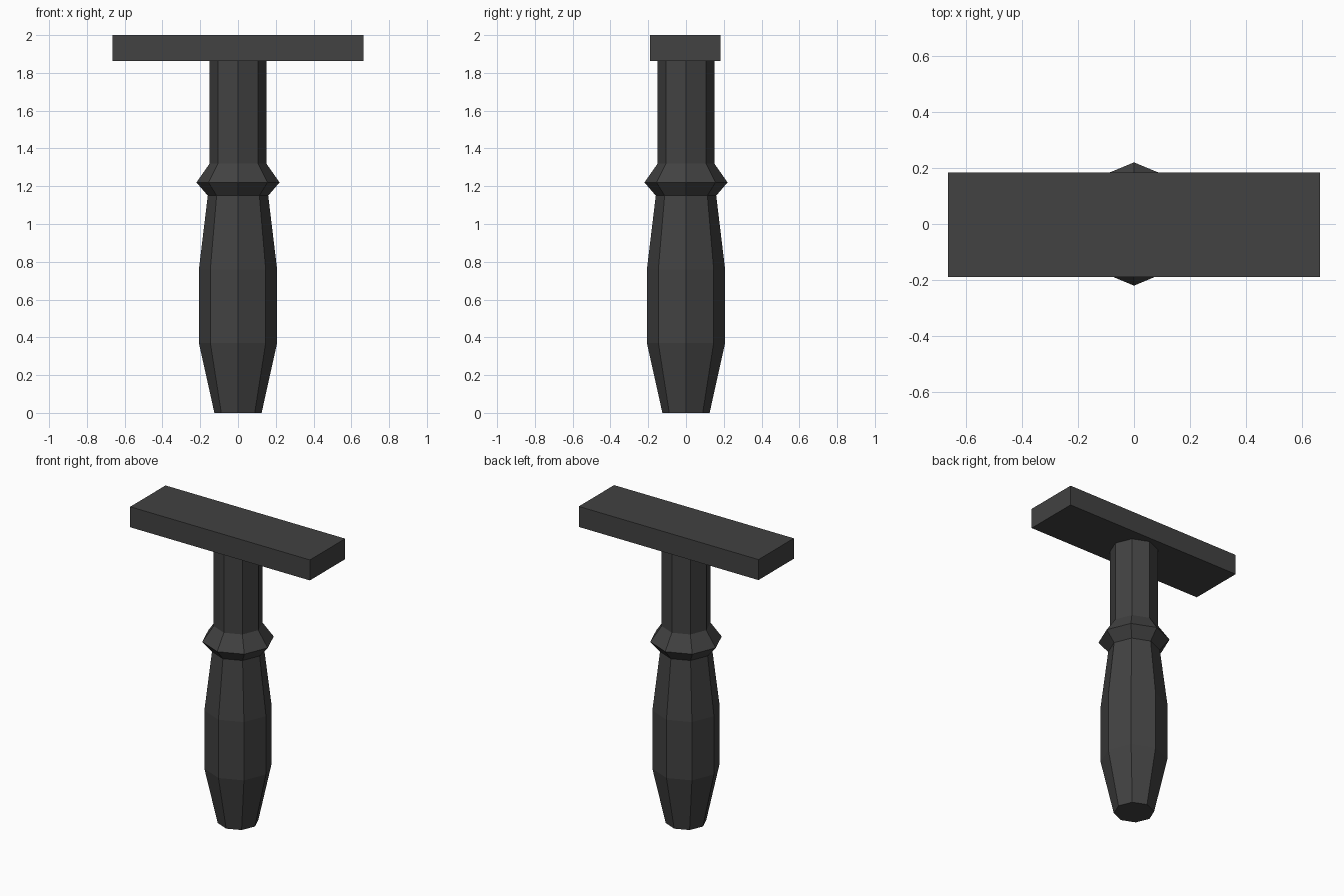
import bpy, bmesh, math

if "Cube" in bpy.data.objects:
    bpy.data.objects.remove(bpy.data.objects["Cube"])

mat = bpy.data.materials.new("dark_grey")
mat.diffuse_color = (0.054, 0.054, 0.054, 1)
mat.use_nodes = True
mat.node_tree.nodes["Principled BSDF"].inputs["Base Color"].default_value = mat.diffuse_color


def finish(bm, name):
    bmesh.ops.recalc_face_normals(bm, faces=bm.faces)
    mesh = bpy.data.meshes.new(name)
    bm.to_mesh(mesh)
    bm.free()
    mesh.materials.append(mat)
    obj = bpy.data.objects.new(name, mesh)
    bpy.context.collection.objects.link(obj)
    return obj


def lathe(name, profile, sides=8):
    """Capped flat-sided turned shape from (radius, z) pairs."""
    bm = bmesh.new()
    rings = [[bm.verts.new((r * math.cos(i * math.tau / sides),
                            r * math.sin(i * math.tau / sides), z))
              for i in range(sides)] for r, z in profile]
    for a, b in zip(rings, rings[1:]):
        for i in range(sides):
            j = (i + 1) % sides
            bm.faces.new((a[i], a[j], b[j], b[i]))
    bm.faces.new(rings[0])
    bm.faces.new(rings[-1])
    return finish(bm, name)


# Grip, collar and neck turned as one octagonal handle
lathe("handle", [(0.125, 0.0), (0.207, 0.37), (0.207, 0.76), (0.16, 1.15),
                 (0.22, 1.22), (0.15, 1.32), (0.15, 1.865)])

# Flat rectangular head across the top
bm = bmesh.new()
bmesh.ops.create_cube(bm, size=1)
for v in bm.verts:
    v.co.x *= 1.33
    v.co.y = v.co.y * 0.373 - 0.003
    v.co.z = v.co.z * 0.137 + 1.9315
finish(bm, "head_bar")
